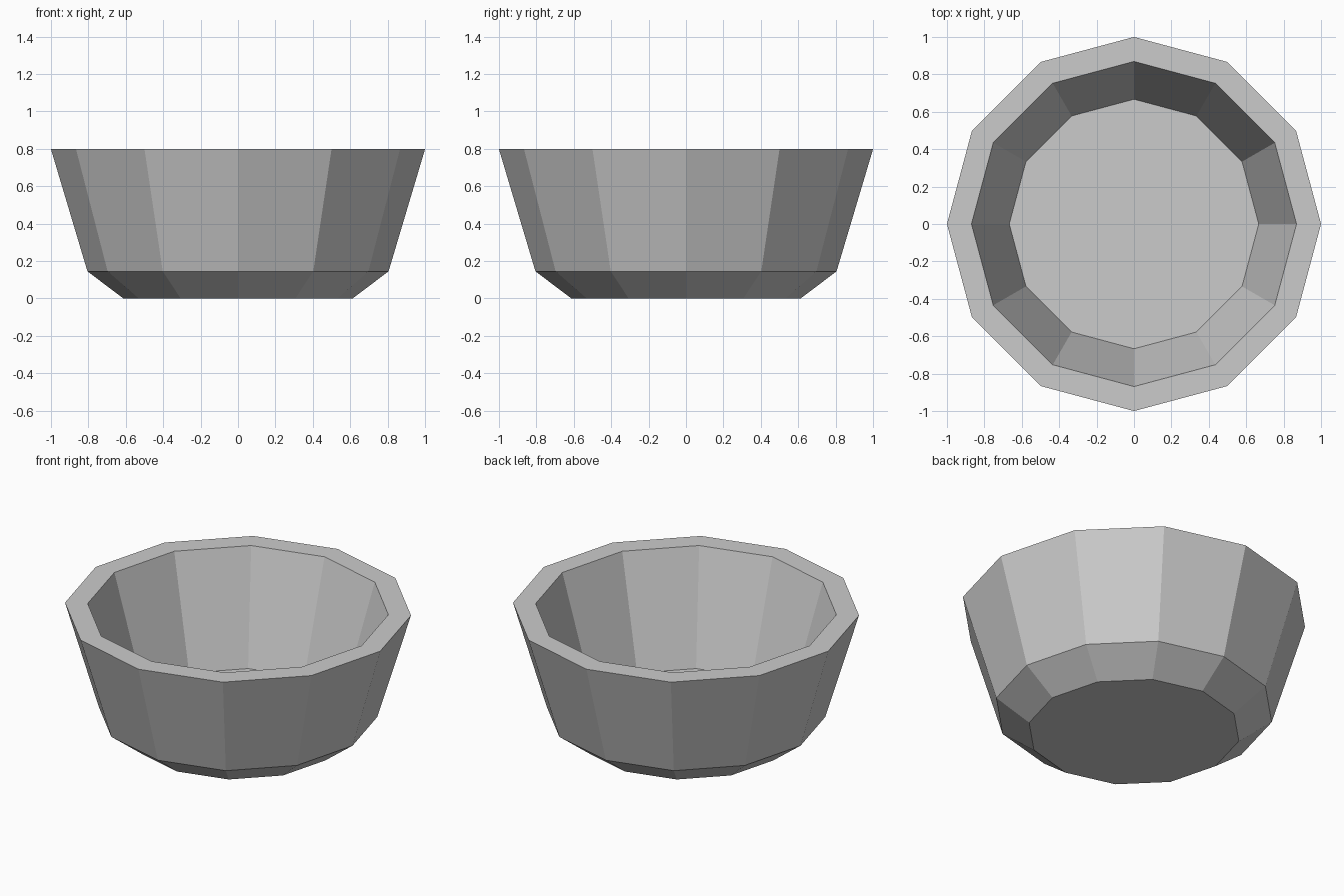
import bpy
import bmesh
from math import cos, sin, tau

SIDES = 12

cube = bpy.data.objects.get("Cube")
if cube:
    bpy.data.objects.remove(cube, do_unlink=True)


def flat_material(name, color):
    mat = bpy.data.materials.new(name)
    mat.use_nodes = True
    mat.diffuse_color = color
    mat.node_tree.nodes["Principled BSDF"].inputs["Base Color"].default_value = color
    return mat


def lathe(name, profile, mat):
    """Spin a (radius, height) profile into flat-sided rings, capped at both ends."""
    bm = bmesh.new()
    rings = [[bm.verts.new((r * cos(tau * i / SIDES), r * sin(tau * i / SIDES), z))
              for i in range(SIDES)] for r, z in profile]
    for low, high in zip(rings, rings[1:]):
        for i in range(SIDES):
            j = (i + 1) % SIDES
            bm.faces.new((low[i], low[j], high[j], high[i]))
    bm.faces.new(rings[0][::-1])
    bm.faces.new(rings[-1])
    mesh = bpy.data.meshes.new(name)
    bm.to_mesh(mesh)
    bm.free()
    mesh.materials.append(mat)
    obj = bpy.data.objects.new(name, mesh)
    bpy.context.collection.objects.link(obj)
    return obj


# Bowl: base, chamfered foot, outer wall, flat rim, inner wall, floor
grey = flat_material("plain grey", (0.6, 0.6, 0.6, 1))
lathe("bowl", [(0.613, 0), (0.805, 0.145), (1, 0.798), (0.869, 0.798), (0.667, 0.11)], grey)
